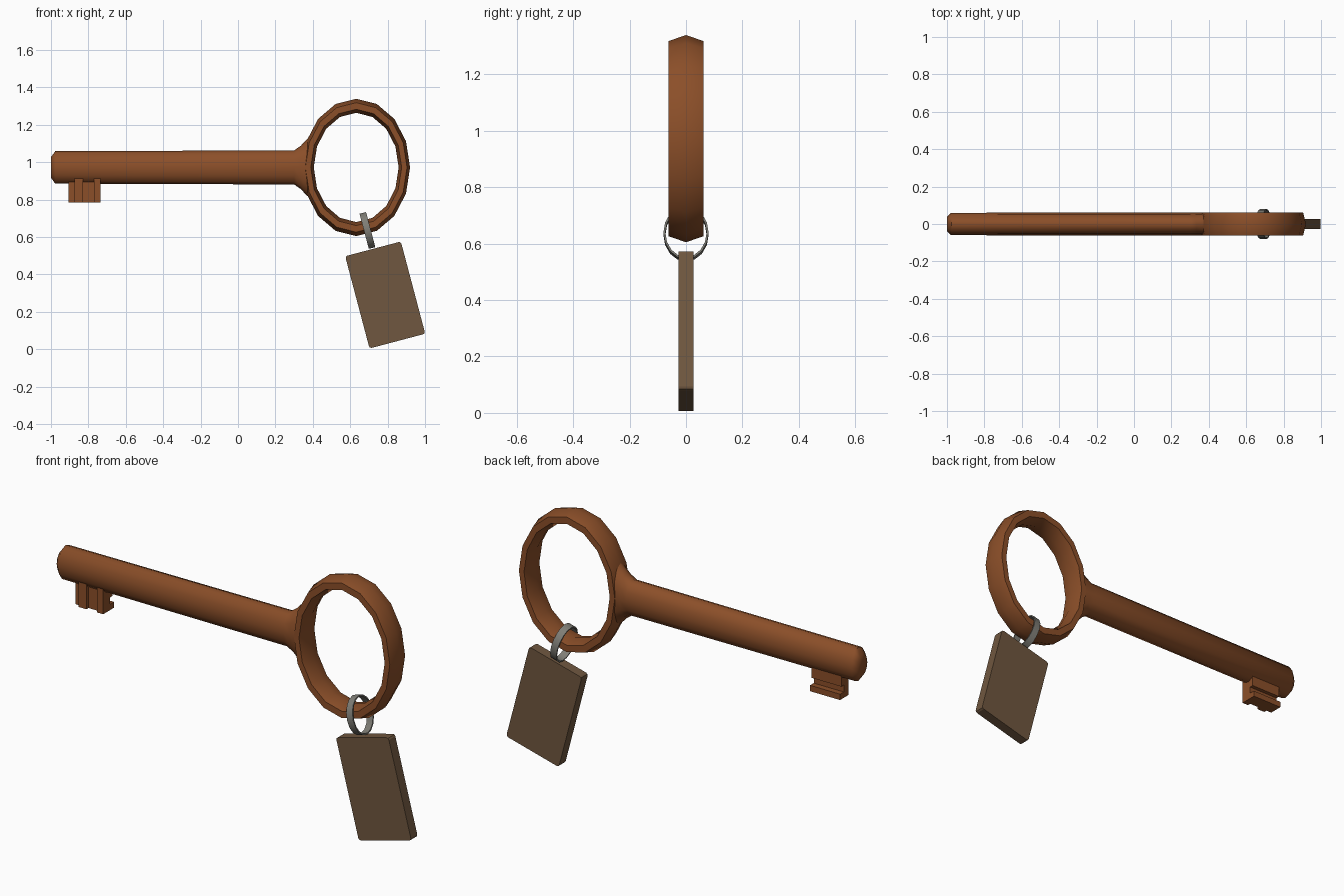
import bpy, bmesh, math
from mathutils import Matrix, Vector

if "Cube" in bpy.data.objects:
    bpy.data.objects.remove(bpy.data.objects["Cube"])


def material(name, rgb):
    m = bpy.data.materials.new(name)
    m.diffuse_color = (*rgb, 1)
    m.use_nodes = True
    m.node_tree.nodes["Principled BSDF"].inputs["Base Color"].default_value = m.diffuse_color
    return m


RUST = material("rust brown", (0.26, 0.078, 0.022))
TAN = material("tag brown", (0.16, 0.095, 0.05))
METAL = material("grey metal", (0.21, 0.205, 0.18))
ZC = 0.972  # height of the key's long axis


def finish(name, bm, mat, angle=None):
    bmesh.ops.recalc_face_normals(bm, faces=bm.faces)
    me = bpy.data.meshes.new(name)
    bm.to_mesh(me)
    bm.free()
    ob = bpy.data.objects.new(name, me)
    bpy.context.collection.objects.link(ob)
    me.materials.append(mat)
    if angle:
        bpy.ops.object.select_all(action='DESELECT')
        ob.select_set(True)
        bpy.context.view_layer.objects.active = ob
        bpy.ops.object.shade_smooth_by_angle(angle=math.radians(angle))
    return ob


def loft(bm, rings, closed=False):
    """Skin a list of point loops; closed joins the last loop to the first."""
    rows = [[bm.verts.new(p) for p in r] for r in rings]
    n = len(rows[0])
    for i in range(len(rows) - (0 if closed else 1)):
        a, b = rows[i], rows[(i + 1) % len(rows)]
        for k in range(n):
            bm.faces.new((a[k], a[(k + 1) % n], b[(k + 1) % n], b[k]))
    if not closed:
        bm.faces.new(rows[0])
        bm.faces.new(rows[-1])


def ellipse_x(x, ry, rz, n=12):
    return [(x, ry * math.cos(t), ZC + rz * math.sin(t))
            for t in (2 * math.pi * k / n for k in range(n))]


def boxes(name, spans, mat):
    bm = bmesh.new()
    for x0, x1, y0, y1, z0, z1 in spans:
        mtx = Matrix.Translation(((x0 + x1) / 2, (y0 + y1) / 2, (z0 + z1) / 2)) \
            @ Matrix.Diagonal((x1 - x0, y1 - y0, z1 - z0, 1))
        bmesh.ops.create_cube(bm, size=1, matrix=mtx)
    return finish(name, bm, mat)


# Shaft: oval bar with a chamfered tip and a flared neck running into the bow
bm = bmesh.new()
loft(bm, [ellipse_x(*s) for s in (
    (-1.0, 0.04, 0.055), (-0.977, 0.06, 0.087), (0.30, 0.061, 0.091),
    (0.335, 0.061, 0.115), (0.372, 0.06, 0.155))])
finish("shaft", bm, RUST, 50)

# Bow: 16-segment oval loop with a six-sided section
section = [(0.288, 0.367, 0), (0.272, 0.346, 0.062), (0.243, 0.311, 0.062),
           (0.227, 0.292, 0), (0.243, 0.311, -0.062), (0.272, 0.346, -0.062)]
bm = bmesh.new()
loft(bm, [[(0.632 + a * math.cos(t), y, ZC + b * math.sin(t)) for a, b, y in section]
          for t in (2 * math.pi * i / 16 for i in range(16))], closed=True)
finish("bow", bm, RUST, 70)

# Bit: web below the shaft, front ribs and a foot along the back
boxes("bit", [
    (-0.905, -0.735, -0.025, 0.015, 0.785, 0.92),
    (-0.875, -0.83, -0.042, -0.02, 0.785, 0.92),
    (-0.77, -0.735, -0.042, -0.02, 0.785, 0.92),
    (-0.905, -0.735, 0.01, 0.045, 0.785, 0.815),
    (-0.905, -0.735, 0.01, 0.035, 0.85, 0.92)], RUST)

# Small link: thin flat band tilted with the tag
tilt = Matrix.Rotation(math.radians(-14.8), 4, 'Y')
bm = bmesh.new()
profile = [(0, -0.018), (0, 0.018), (0.007, 0.018), (0.007, -0.018)]
loft(bm, [[(x, (0.08 - d) * math.cos(t), (0.097 - d) * math.sin(t)) for d, x in profile]
          for t in (2 * math.pi * i / 16 for i in range(16))], closed=True)
bm.transform(Matrix.Translation((0.692, 0, 0.635)) @ tilt)
finish("link", bm, METAL, 40)

# Tag: slim plate with softened corners
bm = bmesh.new()
bmesh.ops.create_cube(bm, size=1, matrix=Matrix.Diagonal((0.308, 0.052, 0.51, 1)))
corners = [e for e in bm.edges
           if abs((e.verts[0].co - e.verts[1].co).normalized().y) > 0.9]
bmesh.ops.bevel(bm, geom=corners, offset=0.012, segments=2, affect='EDGES', profile=0.5)
bm.transform(Matrix.Translation((0.787, 0, 0.29)) @ tilt)
finish("tag", bm, TAN)
